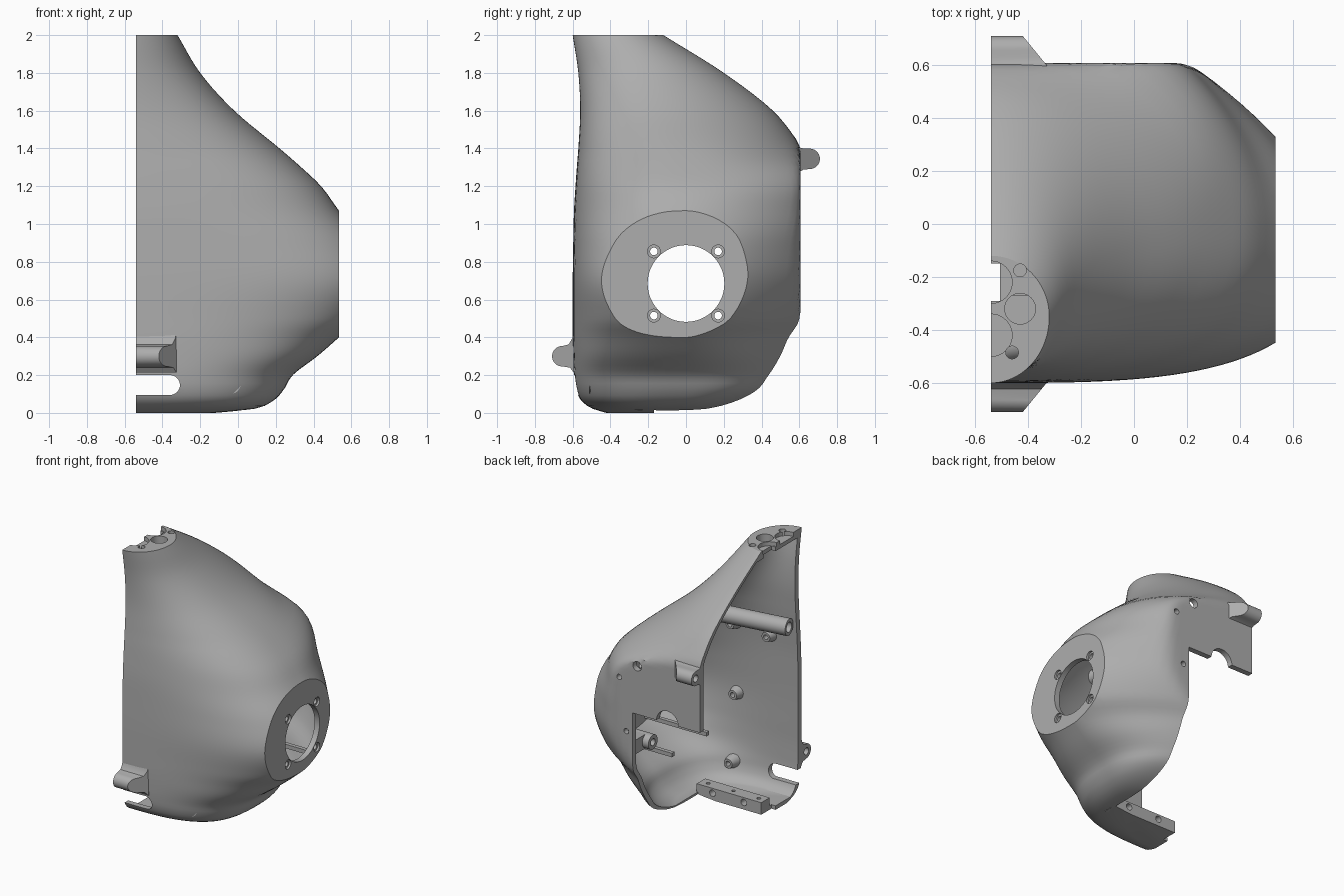
import bpy, bmesh, math
from mathutils import Vector, Matrix

if "Cube" in bpy.data.objects:
    bpy.data.objects.remove(bpy.data.objects["Cube"])

grey = bpy.data.materials.new("plain grey")
grey.use_nodes = True
grey.diffuse_color = (0.42, 0.42, 0.42, 1)
grey.node_tree.nodes["Principled BSDF"].inputs["Base Color"].default_value = grey.diffuse_color

OPEN_X = -0.54
SHOULDER_X = 0.535
BACK_Y = 0.607
WALL = 0.042

# Body sections: height, outer x, front y, back y, widest y, front and back squareness
ROWS = [
    (0, -.12, -.42, .15, -.1, 2.5, 2.5), (.02, .08, -.49, .24, -.08, 2.8, 2.5),
    (.06, .18, -.55, .36, -.03, 3, 2.5), (.12, .24, -.58, .48, 0, 3, 2.4),
    (.2, .29, -.592, .56, 0, 3, 2.2), (.3, .42, -.597, .63, 0, 3, 1.9),
    (.4, .535, -.6, .7, 0, 2.9, 1.65), (.5, .65, -.6, .77, 0, 2.9, 1.6),
    (.7, .73, -.6, .89, 0, 3.1, 1.5), (.9, .67, -.597, .92, 0, 2.8, 1.55),
    (1.07, .535, -.593, .92, 0, 2.6, 1.75), (1.2, .44, -.585, .88, 0, 2.5, 2),
    (1.3, .335, -.578, .77, -.01, 2.4, 2.3), (1.4, .22, -.57, .63, -.02, 2.3, 2.2),
    (1.6, -.02, -.56, .46, -.1, 2.2, 2), (1.8, -.2, -.57, .2, -.2, 2.1, 2),
    (2, -.32, -.6, -.12, -.35, 2, 2)]


def section(z):
    """Smoothly interpolated row at height z."""
    i = max(k for k in range(len(ROWS) - 1) if ROWS[k][0] <= z + 1e-9)
    a, b = ROWS[i], ROWS[i + 1]
    p, q = ROWS[max(i - 1, 0)], ROWS[min(i + 2, len(ROWS) - 1)]
    h = b[0] - a[0]
    t = (z - a[0]) / h
    out = []
    for c in range(1, len(a)):
        m0 = (b[c] - p[c]) / (b[0] - p[0]) * h
        m1 = (q[c] - a[c]) / (q[0] - a[0]) * h
        d = b[c] - a[c]
        out.append(a[c] + t * m0 + t * t * (3 * d - 2 * m0 - m1) + t ** 3 * (m0 + m1 - 2 * d))
    return out


def front_wall(x, z):
    """Outer y of the front wall."""
    xo, yf, _, ym, sq, _ = section(z)
    u = (x - OPEN_X) / (xo - OPEN_X)
    return ym + (yf - ym) * (1 - u ** sq) ** (1 / sq)


def finish(bm, name):
    bmesh.ops.recalc_face_normals(bm, faces=bm.faces)
    mesh = bpy.data.meshes.new(name)
    bm.to_mesh(mesh)
    bm.free()
    mesh.materials.append(grey)
    ob = bpy.data.objects.new(name, mesh)
    bpy.context.collection.objects.link(ob)
    return ob


def slice_off(bm, point, normal):
    """Remove everything beyond a plane and cap the cut."""
    geom = bm.verts[:] + bm.edges[:] + bm.faces[:]
    res = bmesh.ops.bisect_plane(bm, geom=geom, plane_co=point, plane_no=normal, clear_outer=True)
    edges = [e for e in res["geom_cut"] if isinstance(e, bmesh.types.BMEdge)]
    bmesh.ops.holes_fill(bm, edges=edges)


def body(name, inset, low, high, limit, steps=64, n=64, soft=.04):
    """Closed loft of the half body, shrunk by the inset, with a flattened back."""
    bm = bmesh.new()
    rings = []
    for s in range(steps + 1):
        z = low + (high - low) * (s / steps) ** 1.3
        xo, yf, yb, ym, sf, sb = section(z)
        xo, yf, yb, flat = xo - inset, yf + inset, yb - inset, BACK_Y - inset
        pts = []
        for k in range(n + 1):
            a = math.pi * (k / n - 0.5)
            sq = sb if a > 0 else sf
            c, w = max(math.cos(a), 0) ** (2 / sq), abs(math.sin(a)) ** (2 / sq)
            y = ym + (yb - ym if a > 0 else yf - ym) * w
            y = min(y, flat) - max(soft - abs(y - flat), 0) ** 2 / (4 * soft)
            pts.append((OPEN_X + (xo - OPEN_X) * c, y))
        if inset:
            pts = [(-.7, pts[0][1])] + pts + [(-.7, pts[-1][1])]
        rings.append([bm.verts.new((x, y, z)) for x, y in pts])
    m = len(rings[0])
    for r0, r1 in zip(rings, rings[1:]):
        for k in range(m):
            j = (k + 1) % m
            bm.faces.new((r0[k], r0[j], r1[j], r1[k]))
    bm.faces.new(rings[0])
    bm.faces.new(rings[-1])
    slice_off(bm, (limit, 0, 0), (1, 0, 0))
    return finish(bm, name)


def box(name, lo, hi):
    lo, hi = Vector(lo), Vector(hi)
    bm = bmesh.new()
    bmesh.ops.create_cube(bm, size=1, matrix=Matrix.Translation((lo + hi) / 2) @ Matrix.Diagonal((*(hi - lo), 1)))
    return finish(bm, name)


def rod(name, start, end, r, r2=None, sides=40):
    start, end = Vector(start), Vector(end)
    turn = (end - start).to_track_quat("Z", "Y").to_matrix().to_4x4()
    bm = bmesh.new()
    bmesh.ops.create_cone(bm, cap_ends=True, segments=sides, radius1=r, radius2=r if r2 is None else r2,
                          depth=(end - start).length, matrix=Matrix.Translation((start + end) / 2) @ turn)
    return finish(bm, name)


def carve(ob, cutter):
    mod = ob.modifiers.new("cut", "BOOLEAN")
    mod.operation, mod.solver, mod.object = "DIFFERENCE", "EXACT", cutter
    bpy.context.view_layer.objects.active = ob
    bpy.ops.object.modifier_apply(modifier=mod.name)
    bpy.data.objects.remove(cutter)


def smooth(ob):
    bpy.ops.object.select_all(action="DESELECT")
    ob.select_set(True)
    bpy.context.view_layer.objects.active = ob
    bpy.ops.object.shade_smooth_by_angle(angle=math.radians(30))


# Hollow half shell with its rear lower opening and a nick in the floor
shell = body("body_shell", 0, 0, 2, SHOULDER_X)
carve(shell, body("hollow", WALL, .03, 1.94, SHOULDER_X - WALL))
carve(shell, box("rear_opening", (-1, -.17, -1), (.02, 1, .92)))
carve(shell, box("floor_nick", (-1, -.29, -1), (-.505, -.1, .2)))
carve(shell, rod("plate_notch", (-.27, .4, .92), (-.27, .8, .92), .09))

# Shoulder opening with four counterbored screw holes
SZ = .685
carve(shell, rod("shoulder_hole", (.3, 0, SZ), (.7, 0, SZ), .203, sides=64))
for sy in (-.17, .17):
    for sz in (-.17, .17):
        carve(shell, rod("counterbore", (.52, sy, SZ + sz), (.7, sy, SZ + sz), .034))
        carve(shell, rod("screw_hole", (.3, sy, SZ + sz), (.7, sy, SZ + sz), .02))

# Rounded slot low in the front wall
carve(shell, box("slot", (-1, -.9, .095), (-.36, -.35, .2)))
carve(shell, rod("slot_end", (-.36, -.9, .1475), (-.36, -.35, .1475), .0525))

# Holes in the neck cap and the back plate
for x, y, r, low in ((-.43, -.32, .058, 1.85), (-.43, -.175, .024, 1.96), (-.46, -.485, .024, 1.85)):
    carve(shell, rod("cap_hole", (x, y, low), (x, y, 2.1), r))
for y in (-.22, -.42):
    carve(shell, rod("cap_recess", (OPEN_X, y, 1.97), (OPEN_X, y, 2.1), .08))
carve(shell, box("cap_notch", (-.7, -.29, 1.8), (-.505, -.15, 2.1)))
for x, z, r in ((-.02, 1.28, .035), (.13, 1.16, .02), (.07, .77, .02)):
    carve(shell, rod("plate_hole", (x, .45, z), (x, .8, z), r))
smooth(shell)


def lug(name, side, z, wall, flare):
    """Rounded hinge ear with a tapered inner end and a pin hole."""
    r, out = .054, .655
    prof = [(wall - .03, flare), (wall, flare), (wall + .008, r + .5 * (flare - r)),
            (wall + .028, r + .1 * (flare - r))]
    prof += [(out + r * math.cos(a), r * math.sin(a)) for a in (math.pi * (.5 - k / 16) for k in range(17))]
    prof += [(wall + .02, -r - .05 * flare), (wall, -r - .25 * flare), (wall - .03, -r - .25 * flare)]
    bm = bmesh.new()
    face = bm.faces.new([bm.verts.new((OPEN_X, side * y, z + h)) for y, h in prof])
    ext = bmesh.ops.extrude_face_region(bm, geom=[face])
    bmesh.ops.translate(bm, vec=(.214, 0, 0), verts=[v for v in ext["geom"] if isinstance(v, bmesh.types.BMVert)])
    slice_off(bm, (-.42, side * .71, z), (.11, side * .09, 0))
    ob = finish(bm, name)
    carve(ob, rod("pin_hole", (-.6, side * out, z), (-.48, side * out, z), .026))
    smooth(ob)


lug("front_lug", -1, .3, .594, .135)
lug("back_lug", 1, 1.345, .602, .06)

# Ledge along the floor edge, with screw holes
ledge = box("floor_ledge", (-.505, -.27, .015), (.03, -.17, .09))
for x in (-.36, -.1):
    carve(ledge, rod("ledge_hole", (x, -.23, .053), (x, -.1, .053), .024))
for x in (-.45, -.24, -.03):
    carve(ledge, rod("ledge_pin_hole", (x, -.22, .05), (x, -.22, .2), .014))

# Cross tube inside the upper chest
tube = rod("cross_tube", (-.53, -.465, 1.3), (0, -.385, 1.3), .062)
carve(tube, rod("tube_bore", (-.6, -.475, 1.3), (-.4, -.445, 1.3), .038))
smooth(tube)

# Screw bosses on the inside of the front wall
for x, z in ((-.04, .65), (-.04, .155), (-.32, 1.16), (-.05, 1.2)):
    y = front_wall(x, z) + .025
    boss = rod("screw_boss", (x, y, z), (x, y + .07, z), .055, .034)
    carve(boss, rod("boss_bore", (x, y + .03, z), (x, y + .2, z), .018))
    smooth(boss)

# Support bars under the shoulder opening and bracket beside the rear opening
for y in (-.23, .18):
    box("shoulder_bar", (-.02, y - .015, .44), (.5, y + .015, .47))
bracket = rod("bracket_tube", (-.02, .42, .64), (.16, .42, .64), .055)
carve(bracket, rod("bracket_bore", (-.1, .42, .64), (.1, .42, .64), .026))
box("bracket_web", (.03, .42, .587), (.13, .575, .693))
smooth(bracket)
